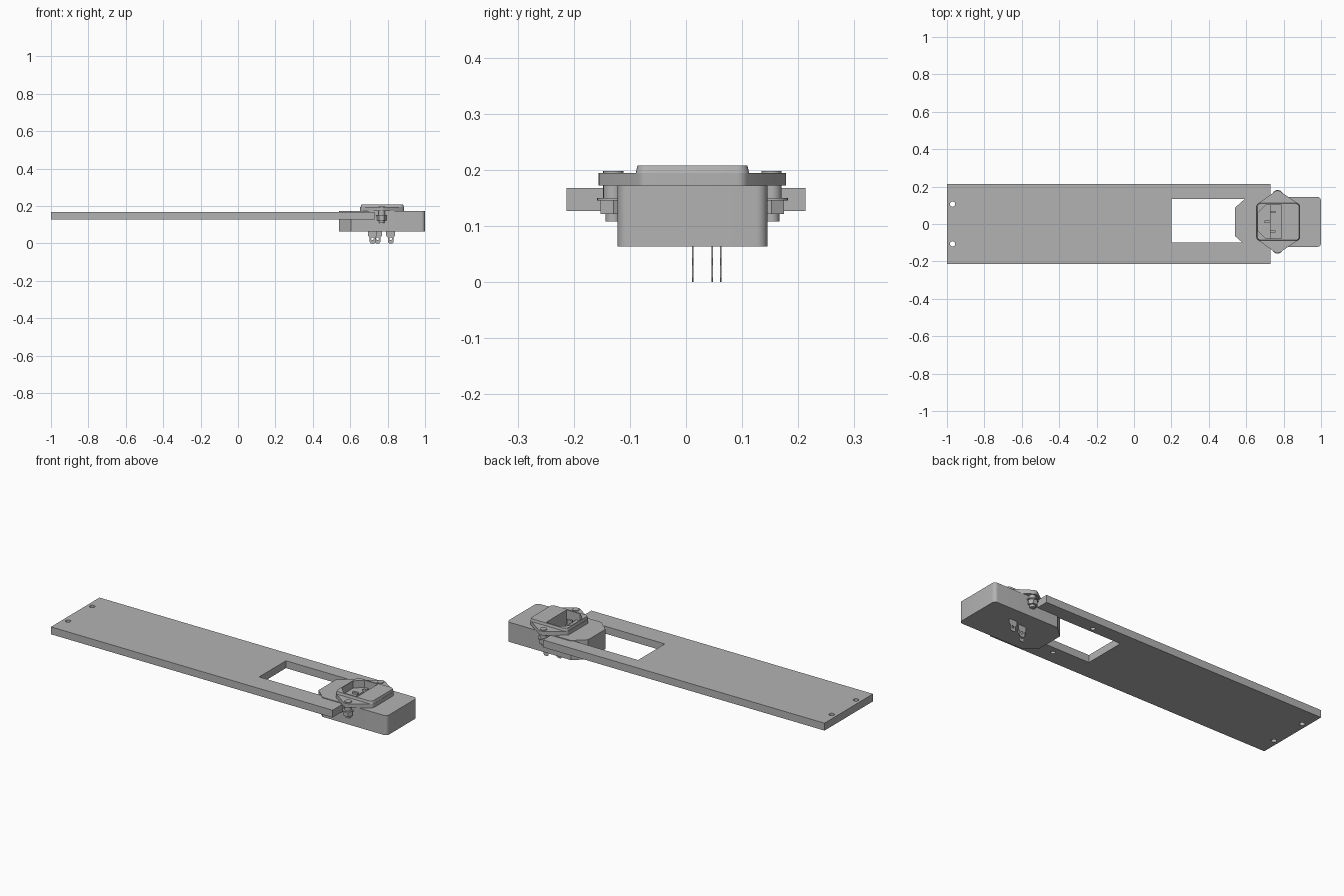
import bpy, bmesh
from math import cos, sin, pi
from mathutils import Matrix, Vector
from mathutils.geometry import convex_hull_2d

if "Cube" in bpy.data.objects:
    bpy.data.objects.remove(bpy.data.objects["Cube"], do_unlink=True)

grey = bpy.data.materials.new("plain_grey")
grey.use_nodes = True
colour = (0.45, 0.45, 0.45, 1)
grey.diffuse_color = colour
grey.node_tree.nodes["Principled BSDF"].inputs["Base Color"].default_value = colour

MID = 0.0115          # socket centre line in y
SCREW_X = 0.768


def prism(name, outline, z0, z1, top_scale=1.0, matrix=None):
    """Extrude a flat outline from z0 to z1, optionally tapering about its centre."""
    bm = bmesh.new()
    c = sum((Vector(p) for p in outline), Vector((0, 0))) / len(outline)
    low = [bm.verts.new((x, y, z0)) for x, y in outline]
    high = [bm.verts.new((*(c + (Vector(p) - c) * top_scale), z1)) for p in outline]
    bm.faces.new(low)
    bm.faces.new(high)
    for i in range(len(low)):
        j = (i + 1) % len(low)
        bm.faces.new((low[i], low[j], high[j], high[i]))
    if matrix:
        bm.transform(matrix)
    bmesh.ops.recalc_face_normals(bm, faces=bm.faces)
    mesh = bpy.data.meshes.new(name)
    bm.to_mesh(mesh)
    bm.free()
    mesh.materials.append(grey)
    ob = bpy.data.objects.new(name, mesh)
    bpy.context.collection.objects.link(ob)
    return ob


def circle(x, y, r, n=24):
    return [(x + r * cos(2 * pi * i / n), y + r * sin(2 * pi * i / n)) for i in range(n)]


def rect(x0, x1, y0, y1):
    return [(x0, y0), (x1, y0), (x1, y1), (x0, y1)]


def hull(points):
    return [tuple(points[i]) for i in convex_hull_2d([Vector(p) for p in points])]


def rounded(x0, x1, y0, y1, r):
    return hull([p for x in (x0 + r, x1 - r) for y in (y0 + r, y1 - r)
                 for p in circle(x, y, r)])


def select_only(ob):
    bpy.ops.object.select_all(action="DESELECT")
    ob.select_set(True)
    bpy.context.view_layer.objects.active = ob


def cut(targets, cutter):
    cutter.hide_render = True
    for ob in targets:
        mod = ob.modifiers.new("cut", "BOOLEAN")
        mod.operation, mod.solver, mod.object = "DIFFERENCE", "EXACT", cutter
        select_only(ob)
        bpy.ops.object.modifier_apply(modifier=mod.name)
    bpy.data.objects.remove(cutter, do_unlink=True)


# Long mounting plate with window, end holes and blind holes underneath
plate = prism("mounting_plate", rect(-1, 0.73, -0.213, 0.213), 0.127, 0.168)
cut([plate], prism("window_cutter", rect(0.2, 0.59, -0.1, 0.135), 0.1, 0.2))
for side in (-1, 1):
    cut([plate], prism("hole_cutter", circle(-0.97, side * 0.106, 0.014), 0.1, 0.2))
    cut([plate], prism("blind_cutter", circle(0.395, MID + side * 0.15, 0.012), 0.1, 0.15))

# Socket housing: rounded at the outer end, chamfered at the inner end
inner_end = [(x, MID + s * y) for s in (-1, 1) for x, y in ((0.54, 0.076), (0.605, 0.1335))]
housing = prism("socket_housing", hull(
    inner_end + rounded(0.7, 1, MID - 0.1335, MID + 0.1335, 0.02)), 0.063, 0.172)

# Flange with two screw lobes and a raised rim
lobes = [p for s in (-1, 1) for p in circle(SCREW_X, MID + s * 0.141, 0.026)]
flange = prism("socket_flange", hull(
    lobes + rounded(0.653, 0.887, MID - 0.1, MID + 0.1, 0.02)), 0.172, 0.194)
rim = prism("socket_rim", rounded(0.656, 0.886, MID - 0.101, MID + 0.101, 0.02),
            0.194, 0.208, 0.97)

# Plug recess, two corners chamfered on the ground side
recess = [(0.664, MID - 0.05), (0.664, MID + 0.05), (0.705, MID + 0.09),
          (0.788, MID + 0.09), (0.788, MID - 0.09), (0.705, MID - 0.09)]
cut([housing, flange, rim], prism("recess_cutter", recess, 0.09, 0.25))

# Contact pins inside the recess
for name, x, y in (("ground_pin", 0.714, 0), ("left_pin", 0.741, 0.052),
                   ("right_pin", 0.741, -0.052)):
    prism(name, rect(x - 0.015, x + 0.015, MID + y - 0.006, MID + y + 0.006), 0.085, 0.18)

# Solder terminals below the housing: thin upright tabs with an eyelet
half = [(0.009, 0), (0.015, 0.007), (0.015, 0.03), (0.024, 0.042), (0.024, 0.066)]
upright = Matrix.Rotation(pi / 2, 4, "X")
for i, (x, y) in enumerate(((0.719, 0.012), (0.746, 0.047), (0.816, 0.062))):
    tab = [(x + a, b) for a, b in half] + [(x - a, b) for a, b in reversed(half)]
    terminal = prism(f"terminal_{i + 1}", tab, -y - 0.0015, -y + 0.0015, matrix=upright)
    cut([terminal], prism("eyelet_cutter", circle(x, 0.024, 0.007, 16),
                          -y - 0.02, -y + 0.02, matrix=upright))

# Screws with standoff, washer, hex nut and screw tip on each lobe
for side, label in ((-1, "front"), (1, "rear")):
    y = MID + side * 0.141
    for part, r, n, z0, z1 in (("standoff", 0.018, 24, 0.148, 0.173),
                               ("washer", 0.029, 24, 0.145, 0.15),
                               ("nut", 0.026, 6, 0.121, 0.146),
                               ("screw_tip", 0.014, 24, 0.108, 0.13),
                               ("screw_head", 0.018, 24, 0.19, 0.198)):
        prism(f"{label}_{part}", circle(SCREW_X, y, r, n), z0, z1)

# Smooth the round walls, keep real edges sharp
for ob in list(bpy.context.collection.objects):
    if ob.type == "MESH":
        select_only(ob)
        bpy.ops.object.shade_smooth_by_angle(angle=pi / 6)
